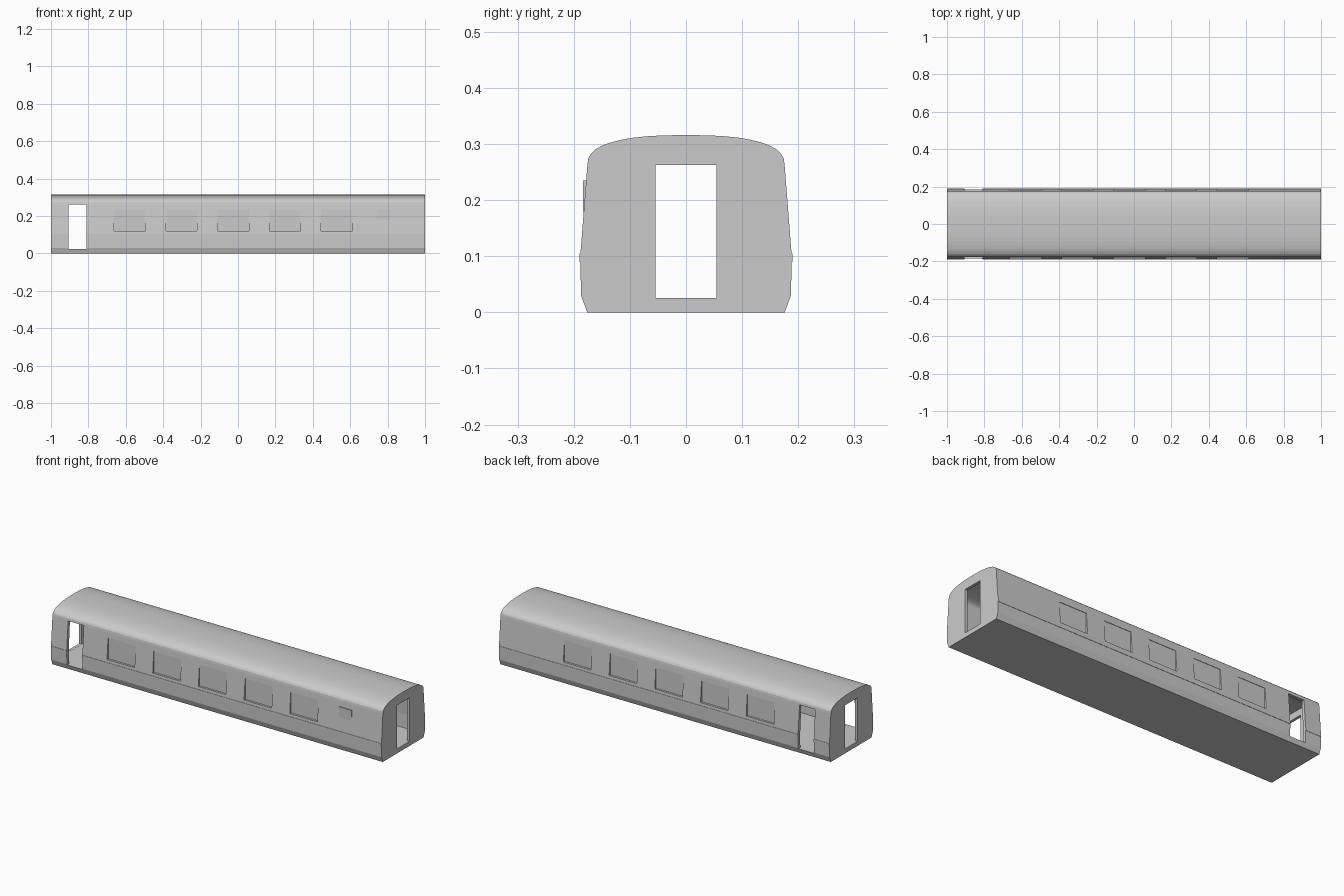
import bpy, bmesh, math

if "Cube" in bpy.data.objects:
    bpy.data.objects.remove(bpy.data.objects["Cube"])

paint = bpy.data.materials.new("body_grey")
paint.diffuse_color = (0.6, 0.6, 0.6, 1)
paint.use_nodes = True
paint.node_tree.nodes["Principled BSDF"].inputs["Base Color"].default_value = paint.diffuse_color


def prism(name, profile, x0, x1):
    """Extrude a closed (y, z) profile along x."""
    bm = bmesh.new()
    face = bm.faces.new([bm.verts.new((x0, y, z)) for y, z in profile])
    out = bmesh.ops.extrude_face_region(bm, geom=[face])
    verts = [v for v in out["geom"] if isinstance(v, bmesh.types.BMVert)]
    bmesh.ops.translate(bm, vec=(x1 - x0, 0, 0), verts=verts)
    bmesh.ops.recalc_face_normals(bm, faces=bm.faces)
    mesh = bpy.data.meshes.new(name)
    bm.to_mesh(mesh)
    bm.free()
    mesh.materials.append(paint)
    ob = bpy.data.objects.new(name, mesh)
    bpy.context.collection.objects.link(ob)
    return ob


def box(name, x0, x1, y0, y1, z0, z1):
    return prism(name, [(y0, z0), (y1, z0), (y1, z1), (y0, z1)], x0, x1)


def cut(target, cutter):
    mod = target.modifiers.new("cut", 'BOOLEAN')
    mod.operation = 'DIFFERENCE'
    mod.solver = 'EXACT'
    mod.object = cutter
    bpy.context.view_layer.objects.active = target
    bpy.ops.object.modifier_apply(modifier=mod.name)
    bpy.data.objects.remove(cutter)


def section(side, eave, rise, n=20, p=2.5):
    """Symmetric section: right wall points, then a superellipse roof arch."""
    w, z = eave
    arch = []
    for i in range(n + 1):
        a = math.pi * i / n
        c, s = math.cos(a), math.sin(a)
        arch.append((w * math.copysign(abs(c) ** (2 / p), c), z + rise * s ** (2 / p)))
    return side + arch + [(-y, zz) for y, zz in reversed(side)]


# Hollow body shell
outer = section([(0.176, 0), (0.187, 0.03), (0.1885, 0.1)], (0.1757, 0.263), 0.053)
inner = section([(0.169, 0.025), (0.1705, 0.1)], (0.160, 0.258), 0.042)
body = prism("carriage_body", outer, -1, 1)
cut(body, prism("cabin_cutter", inner, -0.985, 0.985))

# Side and end doorways
cut(body, box("side_door_cutter", -0.905, -0.81, -0.3, 0.3, 0.0251, 0.262))
cut(body, box("end_door_cutter", -1.2, 1.2, -0.054, 0.054, 0.0252, 0.263))

# Recessed windows on both sides
for i in range(5):
    x = -0.662 + i * 0.2765
    for s in (-1, 1):
        y0, y1 = sorted((s * 0.1755, s * 0.25))
        cut(body, box("window_cutter", x, x + 0.167, y0, y1, 0.12, 0.236))

# Belt strips, broken at the doorways
for s, side in ((-1, "front"), (1, "back")):
    y0, y1 = sorted((s * 0.185, s * 0.19))
    for x0, x1, part in ((-1, -0.905, "short"), (-0.81, 1, "long")):
        box(f"belt_strip_{side}_{part}", x0, x1, y0, y1, 0.09, 0.105)

# Small destination plate
box("destination_plate", 0.74, 0.815, -0.1832, -0.176, 0.18, 0.235)
